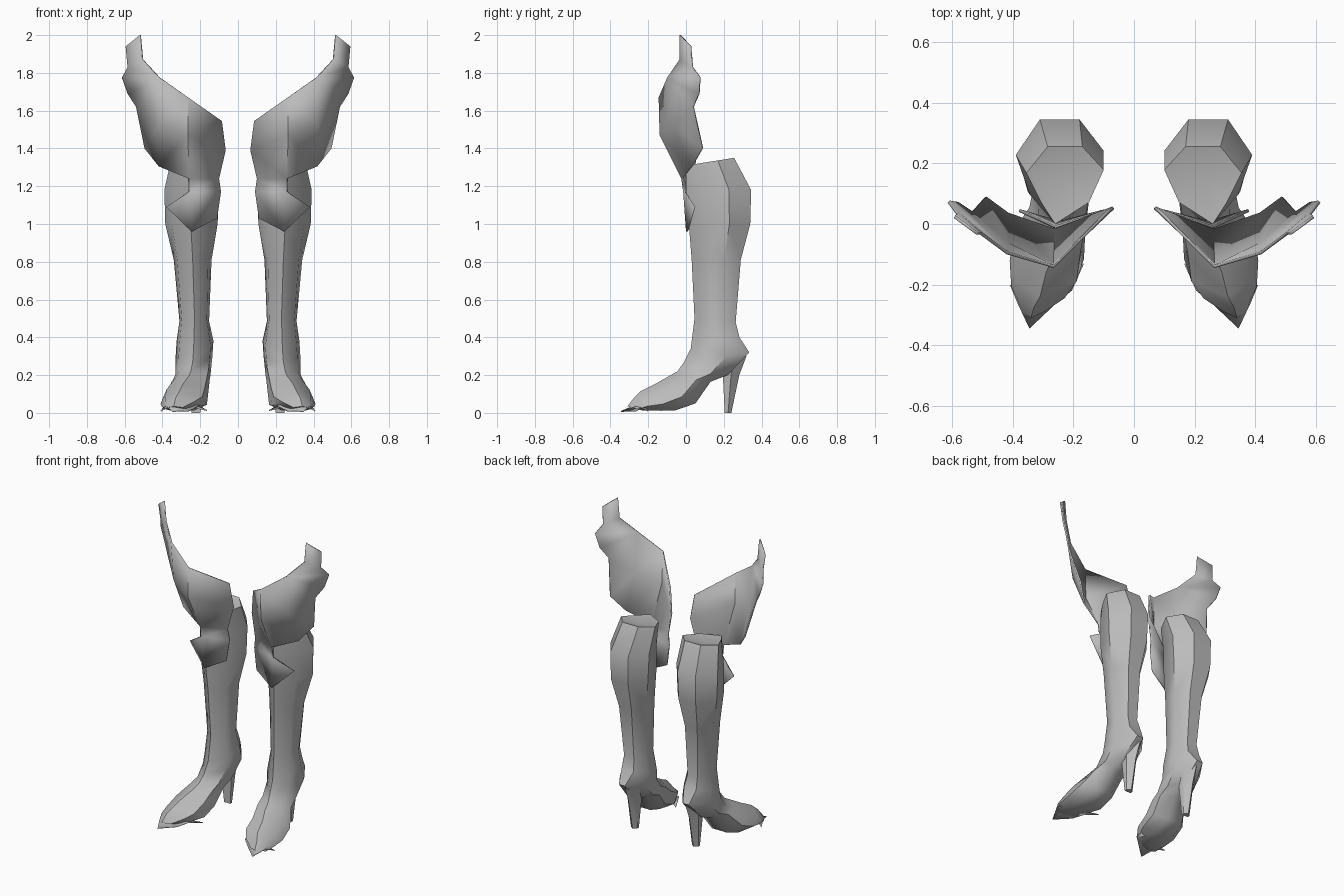
import bpy, bmesh, math
from mathutils import Vector

grey = bpy.data.materials.new("grey")
grey.diffuse_color = (0.5, 0.5, 0.5, 1)


def make(name, verts, faces, angle, thick=0.0, fix=True):
    """Mesh part on the +x side, mirrored to the -x side."""
    me = bpy.data.meshes.new(name)
    me.from_pydata(verts, [], faces)
    if fix:
        bm = bmesh.new()
        bm.from_mesh(me)
        bmesh.ops.recalc_face_normals(bm, faces=bm.faces)
        bm.to_mesh(me)
        bm.free()
    me.materials.append(grey)
    ob = bpy.data.objects.new(name, me)
    bpy.context.collection.objects.link(ob)
    bpy.context.view_layer.objects.active = ob
    ob.select_set(True)
    bpy.ops.object.shade_smooth_by_angle(angle=math.radians(angle))
    ob.select_set(False)
    if thick:
        s = ob.modifiers.new("thickness", 'SOLIDIFY')
        s.thickness = thick
        s.offset = -1
    m = ob.modifiers.new("mirror", 'MIRROR')
    m.use_mirror_merge = False
    return ob


# Boot: rings of (front y, z, back y, z, inner x, outer x, ridge x, side fullness)
rings = [
    (0.00, 1.31, 0.255, 1.35, 0.10, 0.355, 0.26, 0.62),
    (0.00, 1.18, 0.345, 1.18, 0.10, 0.39, 0.26, 0.68),
    (0.015, 1.00, 0.34, 1.00, 0.108, 0.385, 0.25, 0.75),
    (0.03, 0.81, 0.29, 0.81, 0.14, 0.34, 0.24, 0.82),
    (0.045, 0.50, 0.263, 0.48, 0.153, 0.31, 0.23, 0.85),
    (0.025, 0.34, 0.283, 0.40, 0.13, 0.325, 0.235, 0.85),
    (-0.01, 0.27, 0.335, 0.32, 0.135, 0.33, 0.24, 0.85),
    (-0.045, 0.22, 0.22, 0.20, 0.145, 0.33, 0.25, 0.85),
    (-0.09, 0.195, 0.13, 0.165, 0.15, 0.345, 0.26, 0.85),
    (-0.16, 0.155, 0.05, 0.05, 0.16, 0.395, 0.29, 0.85),
    (-0.24, 0.115, -0.06, 0.012, 0.165, 0.41, 0.31, 0.8),
    (-0.275, 0.08, -0.17, 0.012, 0.21, 0.405, 0.33, 0.8),
    (-0.31, 0.035, -0.23, 0.012, 0.28, 0.385, 0.34, 0.75),
]
verts, faces = [], []
for i, (fy, fz, by, bz, xi, xo, xr, full) in enumerate(rings):
    c, h = (xi + xo) / 2, (xo - xi) / 2
    heel = 0.22 if i == 6 else 0.45
    section = [((xr - c) / h, 0), (full, 0.28), (1, 0.66), (heel, 1),
               (-heel, 1), (-1, 0.7), (-full, 0.28)]
    for u, v in section:
        verts.append((c + u * h, fy + (by - fy) * v, fz + (bz - fz) * v))
n = 7
for r in range(len(rings) - 1):
    for k in range(n):
        a, b = r * n + k, r * n + (k + 1) % n
        faces.append((a, b, b + n, a + n))
last = (len(rings) - 1) * n
faces.append(tuple(range(last, last + n)))
# sunken lid on the boot top
verts.append((0.235, 0.14, 1.31))
for k in range(n):
    faces.append((k, (k + 1) % n, len(verts) - 1))
make("boot", verts, faces, 45)

# Tapered heel
levels = [(0.30, 0.17, 0.27, 0.20, 0.32), (0.20, 0.185, 0.26, 0.195, 0.282),
          (0.0, 0.20, 0.245, 0.205, 0.24)]
verts, faces = [], []
for z, x0, x1, y0, y1 in levels:
    xm = (x0 + x1) / 2
    verts += [(x0, y0, z), (x1, y0, z), (x1, (y0 + y1) / 2, z), (xm, y1, z),
              (x0, (y0 + y1) / 2, z)]
for r in range(2):
    for k in range(5):
        a, b = r * 5 + k, r * 5 + (k + 1) % 5
        faces.append((a, b, b + 5, a + 5))
faces += [(0, 1, 2, 3, 4), (10, 11, 12, 13, 14)]
make("heel", verts, faces, 40)

# Pointed toe guard folded over the toe
verts = [(0.33, -0.24, 0.055), (0.165, -0.13, 0.015), (0.205, -0.22, 0.04),
         (0.26, -0.265, 0.012), (0.345, -0.345, 0.01), (0.385, -0.26, 0.04),
         (0.41, -0.20, 0.012)]
make("toe_guard", verts, [(0, k, k + 1) for k in range(1, 6)], 20, 0.005)

# Winged thigh plate with knee guard: inner edge, ridge, outer wing
P = {
    "i0": (0.085, 0.035, 1.545), "i1": (0.065, 0.05, 1.39),
    "i2": (0.10, 0.035, 1.24), "i3": (0.09, 0.04, 1.17), "i4": (0.11, 0.035, 1.03),
    "r0": (0.265, -0.145, 1.67), "r1": (0.265, -0.14, 1.47),
    "r2": (0.26, -0.025, 1.24), "r3": (0.26, -0.015, 1.17),
    "r4": (0.245, 0.0, 0.96), "k": (0.38, 0.04, 1.09),
    "m": (0.42, -0.07, 1.52), "o1": (0.42, 0.03, 1.305), "o2": (0.495, 0.085, 1.40),
    "o3": (0.54, 0.035, 1.62), "o4": (0.585, 0.065, 1.69), "o5": (0.615, 0.07, 1.775),
    "o6": (0.585, 0.03, 1.83), "o7": (0.595, 0.02, 1.94), "tip": (0.52, -0.035, 2.0),
    "t1": (0.42, -0.10, 1.775), "t2": (0.508, -0.035, 1.87),
}
patches = ["i0 i1 r1 r0", "i1 i2 r2 r1", "i2 i3 r3 r2", "i3 i4 r4 r3", "r3 r4 k",
           "r0 r1 m t1", "r1 r2 o1 m", "m o1 o2", "m o2 o3", "t1 m o3",
           "t1 o3 o4", "t1 o4 o5", "t1 o5 o6 t2", "t2 o6 o7", "t2 o7 tip"]
keys = list(P)
make("thigh_plate", [P[k] for k in keys],
     [tuple(keys.index(s) for s in p.split()) for p in patches], 50, 0.01, fix=False)
